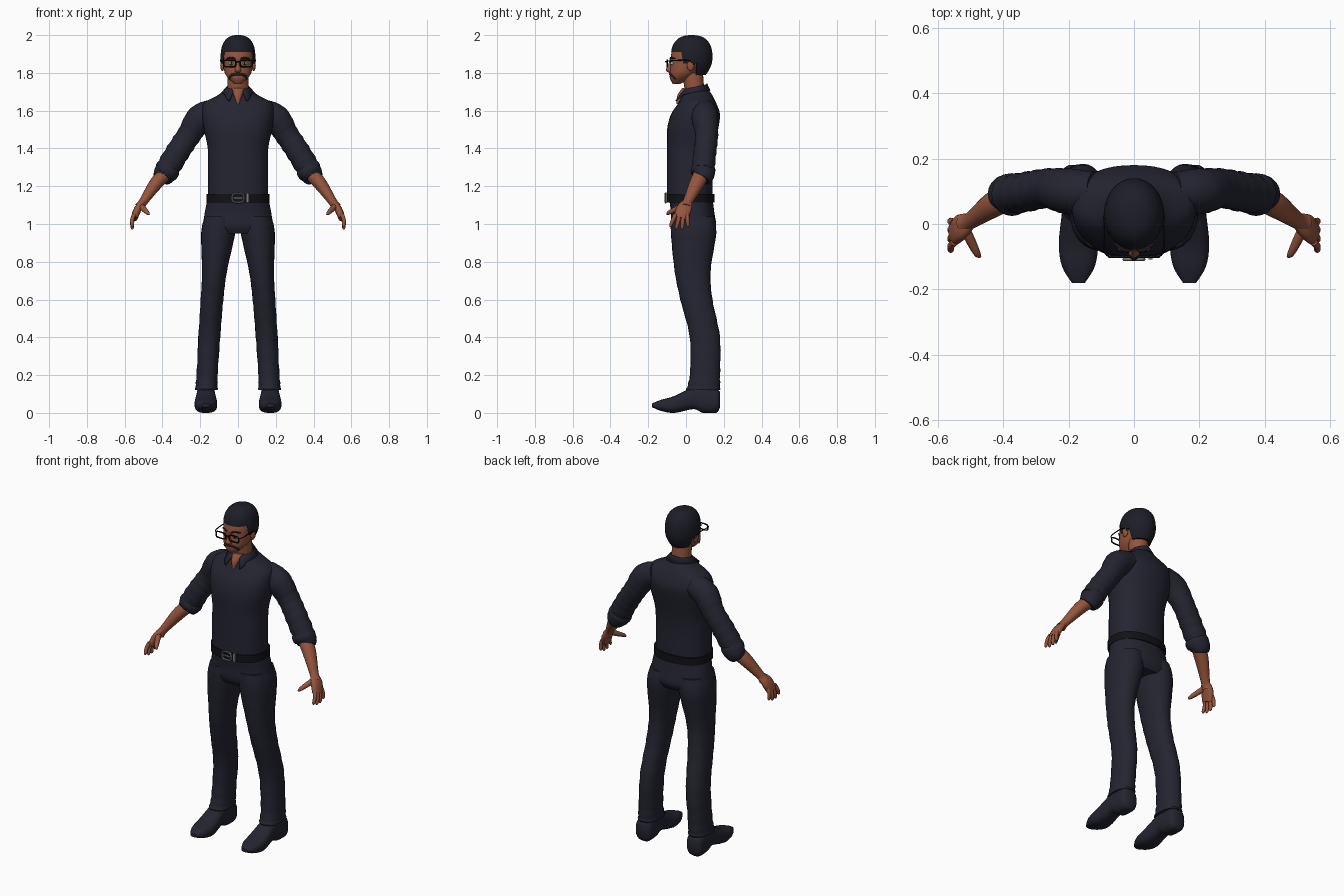
import bpy, bmesh
from math import sin, cos, pi, radians
from mathutils import Vector, Matrix

default = bpy.data.objects.get("Cube")
if default:
    bpy.data.objects.remove(default)


def material(name, *color):
    mat = bpy.data.materials.new(name)
    mat.use_nodes = True
    mat.diffuse_color = (*color, 1)
    shader = mat.node_tree.nodes["Principled BSDF"]
    shader.inputs["Base Color"].default_value = (*color, 1)
    shader.inputs["Roughness"].default_value = .8
    return mat


CLOTH = material("navy cloth", .017, .018, .03)
HAIR = material("dark hair", .012, .013, .02)
SKIN = material("brown skin", .3, .09, .045)
BLACK = material("black", .006, .006, .008)
LIPS = material("lips", .17, .05, .03)
WHITE = material("eye white", .5, .6, .6)
METAL = material("buckle metal", .2, .2, .2)
X_AXIS, Y_AXIS, Z_AXIS = Matrix.Identity(3)


def finish(bm, name, mat, pair=False):
    """Turn a bmesh into one object, or into a mirrored left and right pair."""
    sides = (("left_", 1), ("right_", -1)) if pair else (("", 1),)
    for prefix, side in sides:
        half = bm.copy()
        half.transform(Matrix.Diagonal((side, 1, 1, 1)))
        bmesh.ops.recalc_face_normals(half, faces=half.faces)
        mesh = bpy.data.meshes.new(prefix + name)
        half.to_mesh(mesh)
        half.free()
        mesh.materials.append(mat)
        mesh.shade_smooth()
        mesh.set_sharp_from_angle(angle=radians(45))
        part = bpy.data.objects.new(prefix + name, mesh)
        bpy.context.collection.objects.link(part)
    bm.free()
    return part


def spline(points, steps, closed):
    """Smooth a list of equal-length tuples."""
    count, out = len(points), []

    def pick(i):
        return points[i % count] if closed else points[max(0, min(count - 1, i))]

    for i in range(count if closed else count - 1):
        for k in range(steps):
            t = k / steps
            around = zip(pick(i - 1), pick(i), pick(i + 1), pick(i + 2))
            out.append([b + t / 2 * (c - a + t * (2 * a - 5 * b + 4 * c - d + t * (3 * (b - c) + d - a)))
                        for a, b, c, d in around])
    return out if closed else out + [list(points[-1])]


def loft(name, mat, stations, axis=None, ref=Y_AXIS, sides=24, steps=4, power=2,
         closed=False, pair=False, wrinkle=0):
    """Skin oval rings (x, y, z, radius along ref, other radius)."""
    rows, bm, rings = spline(stations, steps, closed), bmesh.new(), []
    last = len(rows) - 1
    for i, (x, y, z, along, across) in enumerate(rows):
        after = rows[(i + 1) % len(rows)] if closed else rows[min(i + 1, last)]
        before = rows[i - 1] if closed else rows[max(i - 1, 0)]
        tangent = axis or (Vector(after[:3]) - Vector(before[:3])).normalized()
        u = (ref - tangent * ref.dot(tangent)).normalized()
        v = tangent.cross(u)
        fold, ring = 1 + wrinkle * sin(i * 2.2) * i / last, []
        for k in range(sides):
            c, s = cos(2 * pi * k / sides), sin(2 * pi * k / sides)
            reach = fold * (abs(c) ** power + abs(s) ** power) ** (-1 / power)
            point = Vector((x, y, z)) + (u * c * along + v * s * across) * reach
            point.z = max(point.z, 0)
            ring.append(bm.verts.new(point))
        rings.append(ring)
    for a, b in zip(rings, rings[1:] + (rings[:1] if closed else [])):
        for k in range(sides):
            bm.faces.new((a[k], a[k - 1], b[k - 1], b[k]))
    if not closed:
        bm.faces.new(rings[0])
        bm.faces.new(rings[-1])
    finish(bm, name, mat, pair)


def column(name, mat, rows, center=lambda z: 0, **options):
    """Upright part from rows of height, front, back and half width."""
    stations = [(center(z), (front + back) / 2, z, (back - front) / 2, width)
                for z, front, back, width in rows]
    loft(name, mat, stations, axis=Z_AXIS, **options)


def limb(name, mat, rows, flat=1, **options):
    """Tube along a path from rows of x, y, z and radius."""
    loft(name, mat, [(x, y, z, r, r * flat) for x, y, z, r in rows], **options)


def wire(name, mat, points, radius=.004, **options):
    limb(name, mat, [(*p, radius) for p in points], sides=8, **options)


def outline(x, y, z, width, height):
    """Rounded rectangle of points facing the front."""
    turns = [2 * pi * k / 16 for k in range(16)]
    soft = [(cos(t), sin(t), (cos(t) ** 4 + sin(t) ** 4) ** -.25) for t in turns]
    return [(x + width * c * f, y, z + height * s * f) for c, s, f in soft]


def ball(name, mat, center, size):
    bm = bmesh.new()
    place = Matrix.Translation(center) @ Matrix.Diagonal((*size, 1))
    bmesh.ops.create_uvsphere(bm, u_segments=16, v_segments=10, radius=1, matrix=place)
    finish(bm, name, mat, pair=True)


def box(name, mat, center, size):
    bm = bmesh.new()
    bmesh.ops.create_cube(bm, size=1, matrix=Matrix.Translation(center) @ Matrix.Diagonal((*size, 1)))
    finish(bm, name, mat)


# Shirt body, sleeves with folds, rolled cuffs
column("shirt", CLOTH, [(1.16, -.1, .14, .16), (1.3, -.1, .14, .16), (1.4, -.1, .15, .16), (1.5, -.1, .17, .18),
                        (1.58, -.08, .18, .19), (1.64, -.04, .16, .18), (1.68, -.02, .14, .11), (1.71, 0, .12, .07)],
       sides=40, power=2.3)
limb("sleeve", CLOTH, [(.12, .1, 1.6, .06), (.2, .1, 1.56, .07), (.26, .11, 1.47, .06), (.32, .1, 1.38, .06),
                       (.38, .09, 1.28, .06)], flat=1.05, steps=6, wrinkle=.05, pair=True)
limb("rolled_cuff", CLOTH, [(.36, .09, 1.31, .05), (.37, .09, 1.29, .065), (.39, .09, 1.26, .06), (.4, .08, 1.24, .05)],
     pair=True)

# Forearms and hands
limb("forearm", SKIN, [(.37, .09, 1.28, .04), (.43, .06, 1.22, .04), (.5, .01, 1.12, .026), (.52, 0, 1.09, .03)],
     flat=.9, pair=True)
limb("palm", SKIN, [(.5, .01, 1.12, .025), (.53, -.01, 1.08, .04), (.55, -.03, 1.03, .036)],
     flat=.5, power=2.5, pair=True)
for i, finger in enumerate(("index", "middle", "ring", "little")):
    knuckle, end, tip = -.055 + .02 * i, -.08 + .03 * i, .97 + .006 * (i - 1.5) ** 2
    limb(finger + "_finger", SKIN, [(.55, knuckle, 1.05, .012), (.56, (knuckle + end) / 2, tip + .04, .011),
                                    (.56, end, tip + .01, .009), (.56, end, tip, .003)], sides=10, pair=True)
limb("thumb", SKIN, [(.52, -.01, 1.1, .016), (.5, -.05, 1.08, .015), (.48, -.09, 1.06, .011), (.47, -.1, 1.05, .004)],
     ref=X_AXIS, sides=10, pair=True)

# Trousers, legs spreading towards the ground
column("trouser_hips", CLOTH, [(1.14, -.09, .14, .16), (1.06, -.08, .15, .176), (.99, -.08, .16, .184),
                               (.95, -.06, .14, .17)], sides=40, power=2.3)
column("trouser_leg", CLOTH, [(1.04, -.08, .15, .08), (.95, -.08, .16, .09), (.75, -.06, .13, .066),
                              (.6, -.03, .14, .06), (.4, .02, .18, .058), (.2, .02, .18, .056), (.12, 0, .18, .06)],
       center=lambda z: .17 - .07 * z ** 1.5, steps=6, power=2.2, wrinkle=.03, pair=True)

# Shoes, from heel to toe: depth, underside, top and half width
shoe = [(.18, .03, .11, .03), (.16, 0, .13, .05), (.09, 0, .15, .05), (.04, .02, .14, .05),
        (-.06, 0, .09, .06), (-.13, .01, .07, .05), (-.18, .03, .05, .02)]
loft("shoe", CLOTH, [(.17, y, (low + top) / 2, width, (top - low) / 2) for y, low, top, width in shoe],
     axis=Y_AXIS, ref=X_AXIS, power=2.8, pair=True)

# Belt and buckle
column("belt", BLACK, [(z, -.105, .15, .168) for z in (1.115, 1.16)], sides=40, steps=1, power=2.3)
wire("buckle_frame", METAL, outline(0, -.108, 1.138, .03, .024), radius=.005, closed=True)
box("buckle_prong", METAL, (0, -.108, 1.138), (.05, .006, .007))
box("belt_loop", METAL, (.05, -.103, 1.138), (.012, .01, .05))

# Neck, open throat, head and face
column("neck", SKIN, [(1.66, 0, .1, .055), (1.8, -.02, .09, .055)])
column("throat", SKIN, [(1.635, -.05, -.04, .005), (1.68, -.046, 0, .022), (1.72, -.02, .04, .035)])
column("head", SKIN, [(1.742, -.07, -.03, .02), (1.77, -.085, .02, .05), (1.8, -.085, .06, .07),
                      (1.85, -.083, .11, .08), (1.9, -.078, .13, .083), (1.95, -.06, .12, .07), (1.98, -.02, .08, .04)],
       sides=32, power=2.15)
column("nose", SKIN, [(1.87, -.085, -.07, .007), (1.84, -.096, -.07, .01), (1.815, -.107, -.07, .017),
                      (1.8, -.09, -.07, .01)], sides=14)
ball("ear", SKIN, (.083, .025, 1.84), (.011, .02, .03))
ball("eye", WHITE, (.034, -.073, 1.85), (.015, .01, .008))
ball("iris", BLACK, (.034, -.082, 1.85), (.006, .003, .007))
limb("eyebrow", HAIR, [(.014, -.083, 1.874, .004), (.035, -.078, 1.88, .005), (.06, -.058, 1.875, .003)],
     sides=8, pair=True)
limb("moustache", HAIR, [(0, -.083, 1.793, .007), (.022, -.08, 1.792, .008), (.04, -.067, 1.782, .007),
                         (.047, -.056, 1.766, .003)], sides=10, pair=True)
limb("mouth", LIPS, [(x, -.077 + 15 * x * x, 1.774, .006) for x in (-.027, 0, .027)], sides=10)

# Hair cap: columns rise from a hairline stepping down behind the temples and ears
COLUMNS, ROWS = 72, 18
bm, hair = bmesh.new(), []
for k in range(COLUMNS):
    angle = 2 * pi * k / COLUMNS
    facing = cos(angle)
    low = 1.91 if facing > .5 else 1.85 if facing > -.3 else 1.79
    strand = []
    for j in range(ROWS):
        z = low + (2 - low) * sin(pi / 2 * max(j - 1, 0) / (ROWS - 2))
        rise = z - 1.88
        swell = max(1 - (rise / .12) ** 2.5, 0) ** .4 if rise > 0 else 1 - (rise / .16) ** 2
        if j == 0:
            swell *= .85
        strand.append(bm.verts.new((.092 * swell * sin(angle), .03 - .11 * swell * facing, z)))
    hair.append(strand)
for k in range(COLUMNS):
    a, b = hair[k - 1], hair[k]
    for j in range(ROWS - 1):
        bm.faces.new((a[j], b[j], b[j + 1], a[j + 1]))
bmesh.ops.remove_doubles(bm, verts=bm.verts, dist=.0005)
finish(bm, "hair", HAIR)

# Glasses
wire("glasses_rim", BLACK, outline(.044, -.1, 1.85, .032, .018), closed=True, pair=True)
wire("glasses_bridge", BLACK, [(-.012, -.1, 1.857), (0, -.108, 1.86), (.012, -.1, 1.857)])
wire("glasses_arm", BLACK, [(.075, -.1, 1.86), (.09, -.08, 1.864), (.092, .01, 1.866), (.087, .045, 1.84)],
     radius=.003, ref=X_AXIS, pair=True)

# Folded collar, open at the front with two points
bm, rows = bmesh.new(), []
for k in range(-20, 21):
    t, angle = abs(k) / 20, radians(8 * k)
    s, c, tip = sin(angle), cos(angle), max(0, t - .8) * 5
    rows.append([bm.verts.new(p) for p in (
        (.06 * s, .05 + .06 * c, 1.715 - .02 * t),
        (.062 * s, .048 + .064 * c, 1.742 - .035 * t),
        ((.084 + .05 * tip) * s, .04 + (.086 + .014 * tip) * c, 1.705 - .03 * t * t - .025 * tip))])
for a, b in zip(rows, rows[1:]):
    for j in (0, 1):
        bm.faces.new((a[j], b[j], b[j + 1], a[j + 1]))
collar = finish(bm, "collar", CLOTH)
thick = collar.modifiers.new("thickness", 'SOLIDIFY')
thick.thickness, thick.offset = .007, 0
